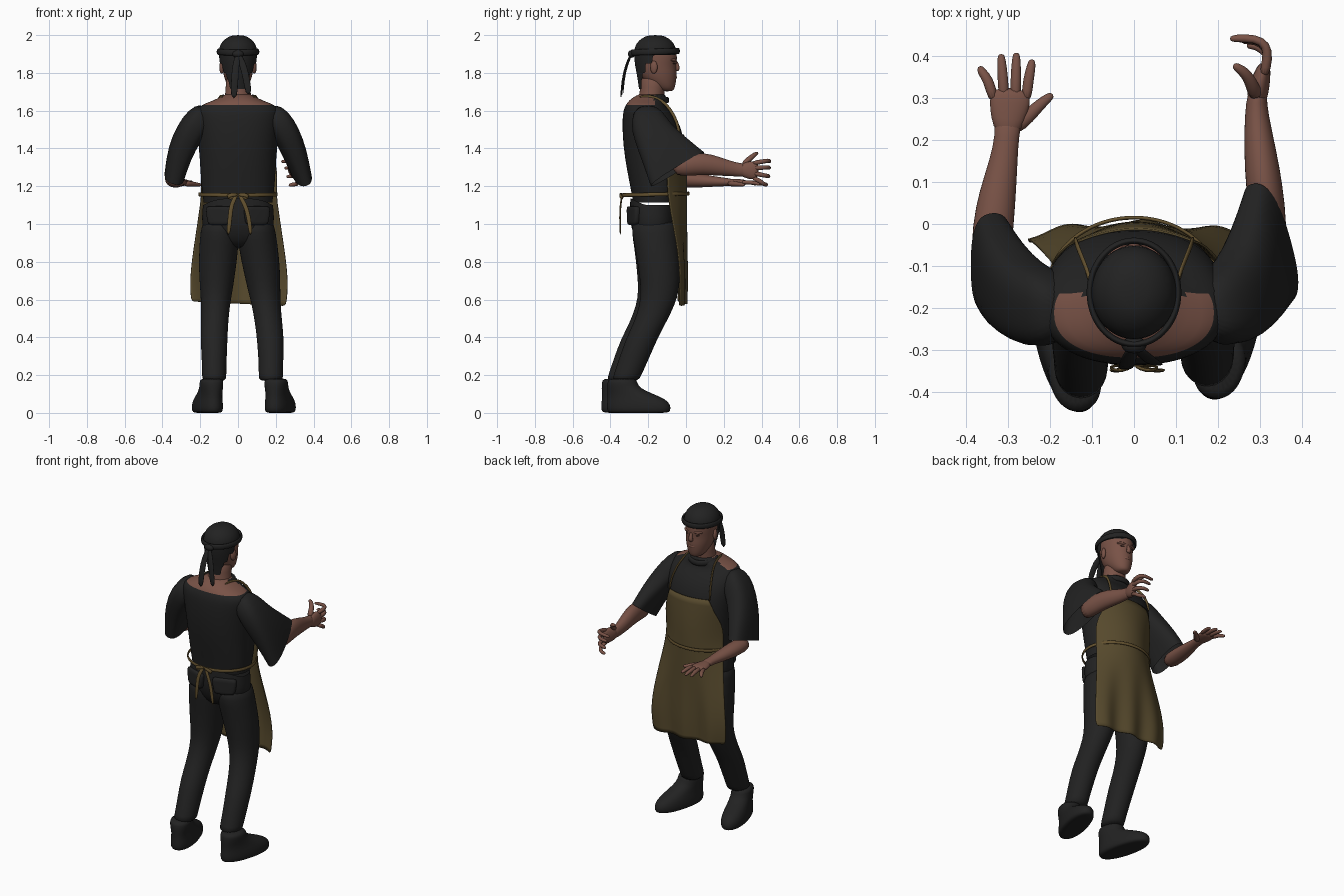
import bpy, bmesh, math
from mathutils import Vector, Matrix


def material(name, rgb):
    m = bpy.data.materials.new(name)
    m.diffuse_color = (*rgb, 1)
    return m


BLACK = material("black cloth", (0.016, 0.016, 0.016))
SKIN = material("brown skin", (0.19, 0.085, 0.062))
APRON = material("olive apron", (0.095, 0.068, 0.026))
STRAP = material("tan strap", (0.125, 0.082, 0.028))
DARK = material("dark brown", (0.045, 0.022, 0.017))


def finish(name, bm, mats, sub=1):
    bmesh.ops.recalc_face_normals(bm, faces=bm.faces)
    me = bpy.data.meshes.new(name)
    bm.to_mesh(me)
    bm.free()
    for m in mats:
        me.materials.append(m)
    for p in me.polygons:
        p.use_smooth = True
    ob = bpy.data.objects.new(name, me)
    bpy.context.collection.objects.link(ob)
    if sub:
        md = ob.modifiers.new("smooth", "SUBSURF")
        md.levels = md.render_levels = sub
    return ob


def oval(n, p):
    """Unit circle points; p below 1 makes the shape squarer."""
    cs = [(math.cos(2 * math.pi * i / n), math.sin(2 * math.pi * i / n)) for i in range(n)]
    return [(math.copysign(abs(c) ** p, c), math.copysign(abs(s) ** p, s)) for c, s in cs]


def bridge(rings, caps=(True, True), closed=False):
    bm = bmesh.new()
    vs = [[bm.verts.new(p) for p in r] for r in rings]
    n = len(vs[0])
    for a, b in list(zip(vs, vs[1:])) + ([(vs[-1], vs[0])] if closed else []):
        for i in range(n):
            j = (i + 1) % n
            bm.faces.new((a[i], a[j], b[j], b[i]))
    if not closed:
        if caps[0]:
            bm.faces.new(vs[0][::-1])
        if caps[1]:
            bm.faces.new(vs[-1])
    return bm


def loft(rings, n=24, caps=(True, True), p=1):
    """Horizontal ellipses: (cx, cy, z, rx, ry)."""
    return bridge([[(cx + rx * c, cy + ry * s, z) for c, s in oval(n, p)] for cx, cy, z, rx, ry in rings], caps)


def tube(name, pts, mat, ref=(0, 0, 1), n=10, caps=(True, True), closed=False, p=1):
    """Ellipses square to a path: (x, y, z, side radius, other radius)."""
    P = [Vector(q[:3]) for q in pts]
    rings, k = [], len(pts)
    for i, q in enumerate(pts):
        a, b = (P[i - 1], P[(i + 1) % k]) if closed else (P[max(i - 1, 0)], P[min(i + 1, k - 1)])
        t = (b - a).normalized()
        side = t.cross(Vector(ref)).normalized()
        up = side.cross(t)
        rings.append([P[i] + side * q[3] * c + up * q[4] * s for c, s in oval(n, p)])
    return finish(name, bridge(rings, caps, closed), [mat])


def blob(name, loc, r, mat, turn=0):
    bm = bmesh.new()
    bmesh.ops.create_uvsphere(bm, u_segments=20, v_segments=12, radius=1)
    bm.transform(Matrix.Translation(loc) @ Matrix.Rotation(turn, 4, "Z") @ Matrix.Diagonal((*r, 1)))
    return finish(name, bm, [mat], 0)


# Shirt body, with the bare shoulders at the back of the neckline
bm = loft([(0, -.165, 1.115, .182, .115), (0, -.16, 1.2, .195, .135), (0, -.165, 1.35, .202, .16),
           (0, -.175, 1.48, .215, .162), (0, -.193, 1.56, .222, .143), (0, -.207, 1.6, .218, .125),
           (0, -.214, 1.63, .2, .105), (0, -.205, 1.655, .125, .097), (0, -.185, 1.68, .08, .08),
           (0, -.18, 1.69, .06, .06)], 48, (False, True), .87)
for f in bm.faces:
    c = f.calc_center_median()
    if c.z > 1.625 and c.y < -.165:
        f.material_index = 1
finish("shirt_body", bm, [BLACK, SKIN])

# Sleeves, flaring to a wide flattened hem
tube("right_sleeve", [(.165, -.215, 1.615, .05, .04), (.205, -.205, 1.56, .095, .072), (.255, -.175, 1.48, .108, .073),
                      (.295, -.115, 1.39, .135, .066), (.325, -.045, 1.29, .172, .052)], BLACK, (1, .27, 0), 24, (True, False), p=.8)
tube("left_sleeve", [(-.165, -.215, 1.615, .05, .04), (-.205, -.205, 1.56, .095, .072), (-.26, -.185, 1.48, .1, .073),
                     (-.31, -.14, 1.375, .115, .066), (-.337, -.095, 1.255, .13, .053)], BLACK, (1, 0, 0), 24, (True, False), p=.75)

# Forearms
tube("right_forearm", [(.325, -.08, 1.3, .045, .055), (.315, .05, 1.32, .045, .062), (.305, .13, 1.315, .043, .057),
                       (.295, .22, 1.295, .034, .043), (.29, .29, 1.285, .025, .034), (.298, .33, 1.285, .022, .04)], SKIN, n=16)
tube("left_forearm", [(-.345, -.12, 1.24, .048, .045), (-.335, 0, 1.235, .05, .043), (-.325, .07, 1.23, .045, .038),
                      (-.31, .15, 1.225, .034, .028), (-.302, .21, 1.222, .028, .022), (-.3, .25, 1.22, .037, .02)], SKIN, n=16)

# Left hand, flat
tube("left_palm", [(-.302, .21, 1.222, .027, .02), (-.3, .25, 1.22, .042, .02), (-.295, .29, 1.22, .051, .018),
                   (-.293, .325, 1.22, .047, .013)], SKIN, n=14)
for i, (bx, tx, ty) in enumerate([(-.333, -.366, .376), (-.309, -.316, .405), (-.282, -.28, .408), (-.257, -.243, .392)]):
    tube("left_finger_%d" % i, [(bx, .29, 1.22, .0135, .012), (bx * .6 + tx * .4, .345, 1.222, .0135, .012),
                                (tx, ty - .01, 1.212, .011, .01), (tx, ty, 1.21, .006, .005)], SKIN)
tube("left_thumb", [(-.29, .225, 1.215, .022, .017), (-.25, .258, 1.212, .018, .015), (-.222, .286, 1.21, .014, .012),
                    (-.2, .304, 1.207, .011, .009), (-.193, .308, 1.206, .005, .004)], SKIN)

# Right hand, on edge with curled fingers
tube("right_palm", [(.29, .285, 1.285, .024, .032), (.296, .32, 1.286, .026, .045), (.304, .35, 1.284, .022, .05),
                    (.312, .385, 1.28, .014, .046)], SKIN, n=14)
for i, (bz, tz, curl, tx) in enumerate([(1.322, 1.335, .442, .228), (1.296, 1.3, .44, .245),
                                        (1.269, 1.255, .437, .255), (1.245, 1.21, .425, .268)]):
    tube("right_finger_%d" % i, [(.308, .35, bz, .013, .013), (.319, .395, (bz + tz) / 2, .013, .013),
                                 (.315, curl - .015, tz, .012, .012), (.29, curl, tz, .011, .011),
                                 (tx + .01, curl, tz - .004, .01, .01), (tx, curl - .002, tz - .005, .005, .005)], SKIN)
tube("right_thumb", [(.292, .3, 1.31, .02, .018), (.28, .335, 1.345, .016, .015), (.265, .36, 1.365, .014, .013),
                     (.243, .375, 1.375, .011, .01), (.236, .378, 1.377, .005, .005)], SKIN)

# Neck, head and face
finish("neck", loft([(0, -.19, 1.62, .085, .075), (0, -.185, 1.67, .07, .067), (0, -.175, 1.72, .065, .066),
                     (0, -.17, 1.8, .065, .068)]), [SKIN])
finish("head", loft([(0, -.1, 1.702, .024, .026), (0, -.11, 1.713, .042, .048), (0, -.122, 1.735, .057, .066),
                     (0, -.14, 1.765, .07, .089), (0, -.149, 1.8, .079, .101), (0, -.157, 1.835, .083, .104),
                     (0, -.157, 1.875, .087, .111), (0, -.16, 1.92, .089, .11), (0, -.162, 1.96, .07, .085),
                     (0, -.165, 1.975, .03, .04)], 32), [SKIN])
tube("nose", [(0, -.057, 1.868, .009, .008), (0, -.05, 1.845, .01, .012), (0, -.042, 1.823, .017, .013),
              (0, -.051, 1.81, .015, .01)], SKIN, (0, 1, 0))
blob("lips", (0, -.061, 1.777), (.024, .013, .011), SKIN)
blob("chin", (0, -.082, 1.724), (.027, .02, .018), SKIN)
for s in (-1, 1):
    blob("ear", (s * .086, -.17, 1.83), (.012, .02, .034), SKIN, -s * .35)
    blob("brow_ridge", (s * .034, -.068, 1.868), (.03, .016, .009), SKIN, -s * .35)
    blob("eye", (s * .034, -.064, 1.85), (.014, .008, .004), DARK, -s * .35)

# Head scarf: cap with narrowing rear drape, rolled band, knot and tails
bm = loft([(0, -.175, 1.715, .072, .074), (0, -.166, 1.765, .081, .09), (0, -.162, 1.8, .09, .1),
           (0, -.163, 1.85, .097, .109), (0, -.163, 1.895, .102, .112), (0, -.163, 1.925, .102, .111),
           (0, -.163, 1.958, .091, .1), (0, -.163, 1.985, .063, .07), (0, -.163, 2.0, .03, .035)], 48)
out = []
for f in bm.faces:
    c = f.calc_center_median()
    if c.z < 1.89 and (c.y > -.18 or len(f.verts) > 4 or abs(c.x) > .035 + (c.z - 1.72) * .45):
        out.append(f)
bmesh.ops.delete(bm, geom=out, context="FACES")
finish("scarf_cap", bm, [BLACK])
tube("scarf_band", [(.106 * math.cos(a), -.163 + .124 * math.sin(a), 1.912 + .004 * math.sin(a), .008, .017)
                    for a in (2 * math.pi * i / 32 for i in range(32))], BLACK, closed=True)
blob("scarf_knot", (0, -.288, 1.9), (.03, .02, .02), BLACK)
tube("scarf_tail_left", [(0, -.29, 1.9, .014, .008), (-.012, -.318, 1.84, .02, .006), (-.018, -.338, 1.76, .02, .005),
                         (-.022, -.345, 1.66, .019, .004)], BLACK, (0, 1, 0))
tube("scarf_tail_right", [(0, -.29, 1.9, .014, .008), (.025, -.312, 1.85, .02, .006), (.045, -.33, 1.77, .019, .005),
                          (.058, -.335, 1.68, .018, .004)], BLACK, (0, 1, 0))

# Collar around the front of the neck
tube("collar", [(.082 * math.cos(a), -.18 + .082 * math.sin(a), 1.666 - .01 * math.sin(a), .011, .018)
                for a in (math.radians(-25 + 230 * i / 14) for i in range(15))], BLACK)

# Trousers: hips with a raised back, rear pocket flaps and two legs
bm = loft([(0, -.165, .87, .08, .05), (0, -.168, .91, .155, .095), (0, -.175, .98, .19, .116),
           (0, -.178, 1.04, .192, .121), (0, -.178, 1.1, .186, .117)], 32, (True, False), .87)
for v in bm.verts:
    if v.co.z > 1.09:
        v.co.z += max(0, -.22 - v.co.y) * .5
finish("trouser_hips", bm, [BLACK])
LEG = [(.096, -.17, 1.03, .09, .115), (.098, -.168, .96, .102, .122), (.102, -.158, .87, .105, .116),
       (.11, -.15, .76, .099, .112), (.114, -.15, .65, .087, .102), (.119, -.17, .57, .077, .094),
       (.124, -.212, .48, .073, .086), (.127, -.262, .39, .072, .084), (.126, -.302, .29, .067, .08),
       (.126, -.338, .2, .064, .074), (.126, -.35, .165, .067, .074)]
for s, name in ((-1, "left"), (1, "right")):
    rings = []
    for x, y, z, rx, ry in LEG:
        k = max(0, min(1, (.95 - z) / .6)) if s > 0 else 0   # right leg stands wider and forward
        rings.append((s * (x + .048 * k), y + .028 * k, z, rx, ry))
    finish(name + "_leg", loft(rings, 20), [BLACK])
    bm = loft([(0, 0, z, r, .02) for z, r in ((-.05, .05), (-.045, .066), (.04, .075), (.05, .068))], 16, p=.5)
    bm.transform(Matrix.Translation((s * .1, -.278, 1.045)) @ Matrix.Rotation(s * .35, 4, "Z"))
    finish(name + "_back_pocket", bm, [BLACK])

# Shoes, toes turned out
for x, y, a, name in ((-.162, -.28, 14, "left_shoe"), (.224, -.25, -14, "right_shoe")):
    bm = loft([(0, 0, 0, .03, .1), (0, 0, 0, .06, .16), (0, 0, .01, .072, .174), (0, 0, .045, .072, .174),
               (0, -.012, .072, .067, .158), (0, -.045, .1, .061, .125), (0, -.083, .13, .06, .088),
               (0, -.09, .16, .062, .08), (0, -.09, .185, .058, .074)], 24, p=.92)
    bm.transform(Matrix.Translation((x, y, 0)) @ Matrix.Rotation(math.radians(a), 4, "Z"))
    finish(name, bm, [BLACK])

# Apron sheet: rows of (z, half width, middle y, how far the edges fall back)
ROWS = [(1.475, .14, -.004, .03), (1.4, .165, .004, .045), (1.32, .2, .01, .09), (1.24, .202, .012, .105),
        (1.155, .198, .012, .1), (1.06, .212, .012, .085), (.95, .228, .01, .06), (.82, .248, .009, .035),
        (.7, .26, .008, .025), (.62, .256, .004, .025), (.578, .25, .002, .025)]
bm = bmesh.new()
N = 24
grid = []
for z, w, y, e in ROWS:
    row = []
    for i in range(N + 1):
        u = 2 * i / N - 1
        fold = .012 * math.sin(u * 9 + 1) * max(0, min(1, (1.05 - z) / .4))
        row.append(bm.verts.new((w * u + .005, y - e * u * u + fold - .006, z - .012 * u * (z < .6))))
    grid.append(row)
for a, b in zip(grid, grid[1:]):
    for i in range(N):
        bm.faces.new((a[i], b[i], b[i + 1], a[i + 1]))
ap = finish("apron", bm, [APRON])
ap.modifiers.new("thickness", "SOLIDIFY").thickness = .005

# Apron neck straps, waist tie, bow and hanging ends
for s in (-1, 1):
    tube("neck_strap", [(s * .14, -.034, 1.465, .009, .005), (s * .138, -.045, 1.54, .009, .005), (s * .122, -.085, 1.61, .009, .005),
                        (s * .105, -.125, 1.655, .009, .005), (s * .095, -.19, 1.68, .009, .005),
                        (s * .08, -.25, 1.672, .009, .005)], STRAP, (1, 0, 0), 8)
    tube("bow_loop", [(0, -.336, 1.155, .005, .01), (s * .03, -.352, 1.157, .005, .012), (s * .06, -.345, 1.145, .005, .012),
                      (s * .05, -.335, 1.135, .005, .01), (0, -.336, 1.15, .005, .01)], STRAP, n=8)
    tube("tie_end", [(s * .004, -.336, 1.155, .011, .005), (s * .035, -.347, 1.11, .013, .005), (.008 + s * .05, -.35, 1.04, .013, .005),
                     (.008 + s * .06, -.347, .935, .012, .005)], STRAP, (0, 1, 0), 8)
tube("waist_tie", [(.207 * math.cos(a), -.16 + .176 * math.sin(a), 1.157 + .004 * math.sin(a), .005, .011)
                   for a in (2 * math.pi * i / 36 for i in range(36))], STRAP, n=8, closed=True)
